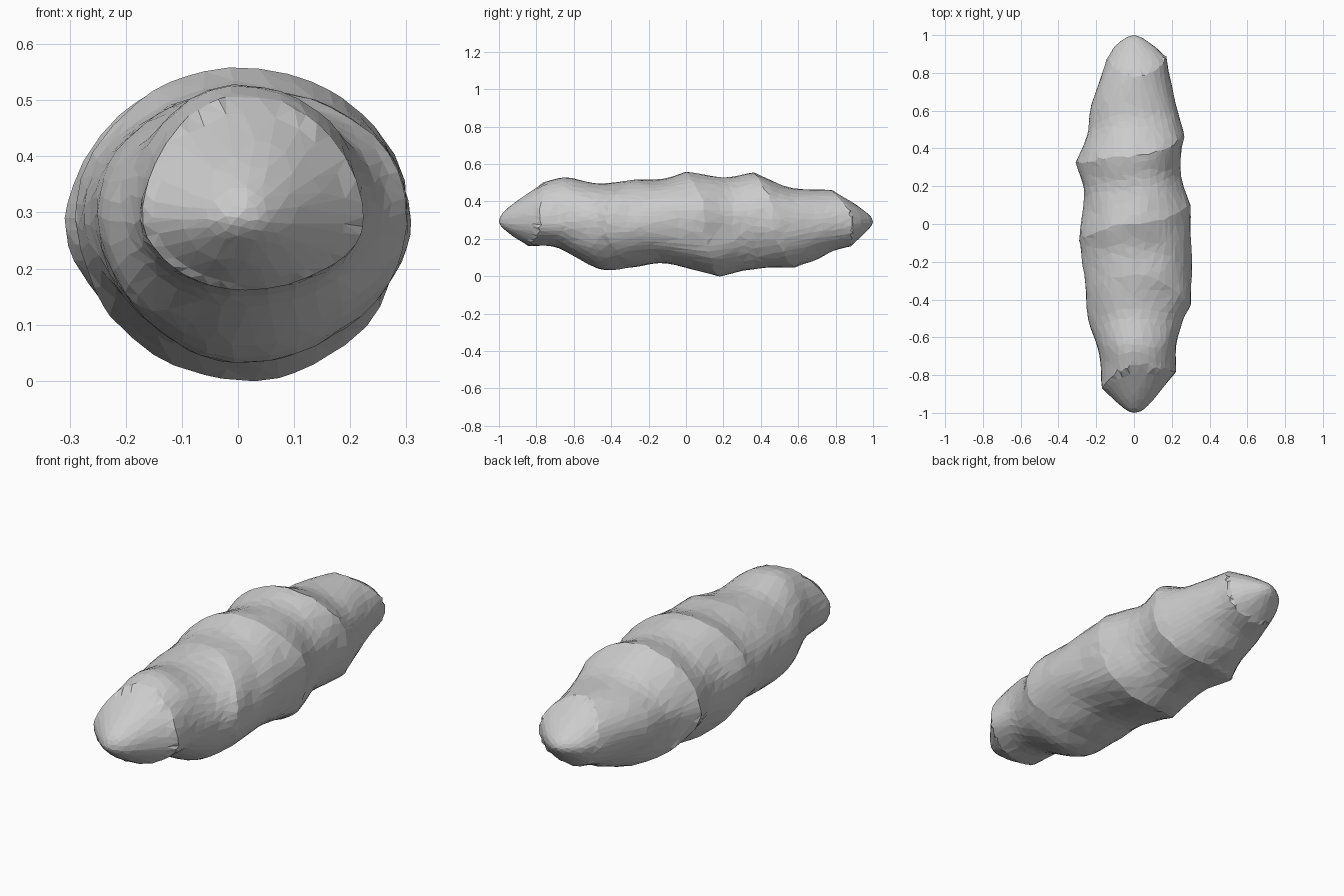
import bpy, bmesh, math, random
from mathutils import noise, Vector

if "Cube" in bpy.data.objects:
    bpy.data.objects.remove(bpy.data.objects["Cube"])

random.seed(4)
CZ = 0.29      # height of the long axis
SIDES = 56
STEPS = 5

# Tilted rings: (y, radius) at right, top, left, bottom; last flag marks a sharp crest
rings = [
    ((-1.00, .00), (-1.00, .00), (-1.00, .00), (-1.00, .00), 1),
    ((-0.95, .085), (-0.94, .085), (-0.95, .085), (-0.94, .065), 0),
    ((-0.78, .22), (-0.75, .212), (-0.87, .17), (-0.84, .13), 1),
    ((-0.63, .225), (-0.64, .235), (-0.69, .185), (-0.68, .14), 0),
    ((-0.52, .255), (-0.45, .205), (-0.52, .24), (-0.47, .25), 0),
    ((-0.43, .30), (-0.27, .23), (-0.35, .255), (-0.28, .245), 1),
    ((-0.22, .305), (-0.13, .228), (-0.22, .268), (-0.10, .228), 0),
    ((0.10, .295), (0.00, .268), (-0.08, .292), (0.17, .288), 1),
    ((0.28, .245), (0.20, .238), (0.15, .265), (0.40, .248), 0),
    ((0.47, .265), (0.36, .262), (0.32, .307), (0.58, .247), 1),
    ((0.62, .225), (0.55, .185), (0.47, .25), (0.68, .21), 0),
    ((0.75, .195), (0.70, .172), (0.62, .23), (0.78, .16), 0),
    ((0.88, .174), (0.78, .17), (0.87, .145), (0.88, .13), 1),
    ((0.95, .095), (0.93, .075), (0.95, .09), (0.95, .065), 0),
    ((1.00, .00), (1.00, .00), (1.00, .00), (1.00, .00), 1),
]


def ring_point(ring, a):
    """Point at angle a on a lopsided, tilted oval ring."""
    c, s = math.cos(a), math.sin(a)
    h = ring[0] if c >= 0 else ring[2]
    v = ring[1] if s >= 0 else ring[3]
    # the left half is leaner on its diagonals than the right
    e = 0.95 if c >= 0 else 1.06
    x = math.copysign(abs(c) ** e, c) * h[1]
    z = math.copysign(abs(s) ** e, s) * v[1]
    return Vector((x, h[0] * c * c + v[0] * s * s, CZ + z))


def curve_point(pts, i, t):
    """Cubic through the rings whose tangents break at crests."""
    p, q = pts[i], pts[i + 1]
    m0 = (q - p) if rings[i][4] else (q - pts[i - 1]) / 2
    m1 = (q - p) if rings[i + 1][4] else (pts[i + 2] - p) / 2
    # blunt rounded ends
    if i == 0:
        m0 = Vector((m0.x * 1.4, 0.02, m0.z * 1.4))
    if i == len(rings) - 2:
        m1 = Vector((m1.x * 1.4, 0.02, m1.z * 1.4))
    t2, t3 = t * t, t * t * t
    return (p * (2 * t3 - 3 * t2 + 1) + m0 * (t3 - 2 * t2 + t)
            + q * (3 * t2 - 2 * t3) + m1 * (t3 - t2))


# Lofted body
bm = bmesh.new()
columns = []
tips = [bm.verts.new((0, -1, CZ)), bm.verts.new((0, 1, CZ))]
for k in range(SIDES):
    a = 2 * math.pi * k / SIDES
    pts = [ring_point(r, a) for r in rings]
    col = []
    for i in range(len(rings) - 1):
        for j in range(STEPS):
            if i + j == 0:
                continue
            p = curve_point(pts, i, j / STEPS)
            # gentle lumps, and ragged crest lines
            n = 1 + 0.03 * noise.noise(p * 7) + random.uniform(-.003, .003)
            dy = random.uniform(-.01, .01) if j == 0 and rings[i][4] else 0
            col.append(bm.verts.new((p.x * n, p.y + dy, CZ + (p.z - CZ) * n)))
    columns.append(col)
for k in range(SIDES):
    a, b = columns[k], columns[(k + 1) % SIDES]
    bm.faces.new((tips[0], b[0], a[0]))
    bm.faces.new((tips[1], a[-1], b[-1]))
    for j in range(len(a) - 1):
        bm.faces.new((a[j], b[j], b[j + 1], a[j + 1]))
bmesh.ops.triangulate(bm, faces=bm.faces)
bmesh.ops.recalc_face_normals(bm, faces=bm.faces)

# Rest the lowest point on the ground
low = min(v.co.z for v in bm.verts)
bmesh.ops.translate(bm, verts=bm.verts, vec=(0, 0, -low))
mesh = bpy.data.meshes.new("ridged_body")
bm.to_mesh(mesh)
bm.free()
body = bpy.data.objects.new("ridged_body", mesh)
bpy.context.collection.objects.link(body)

# Irregular flat facets
facets = body.modifiers.new("facets", 'DECIMATE')
facets.ratio = 0.3
